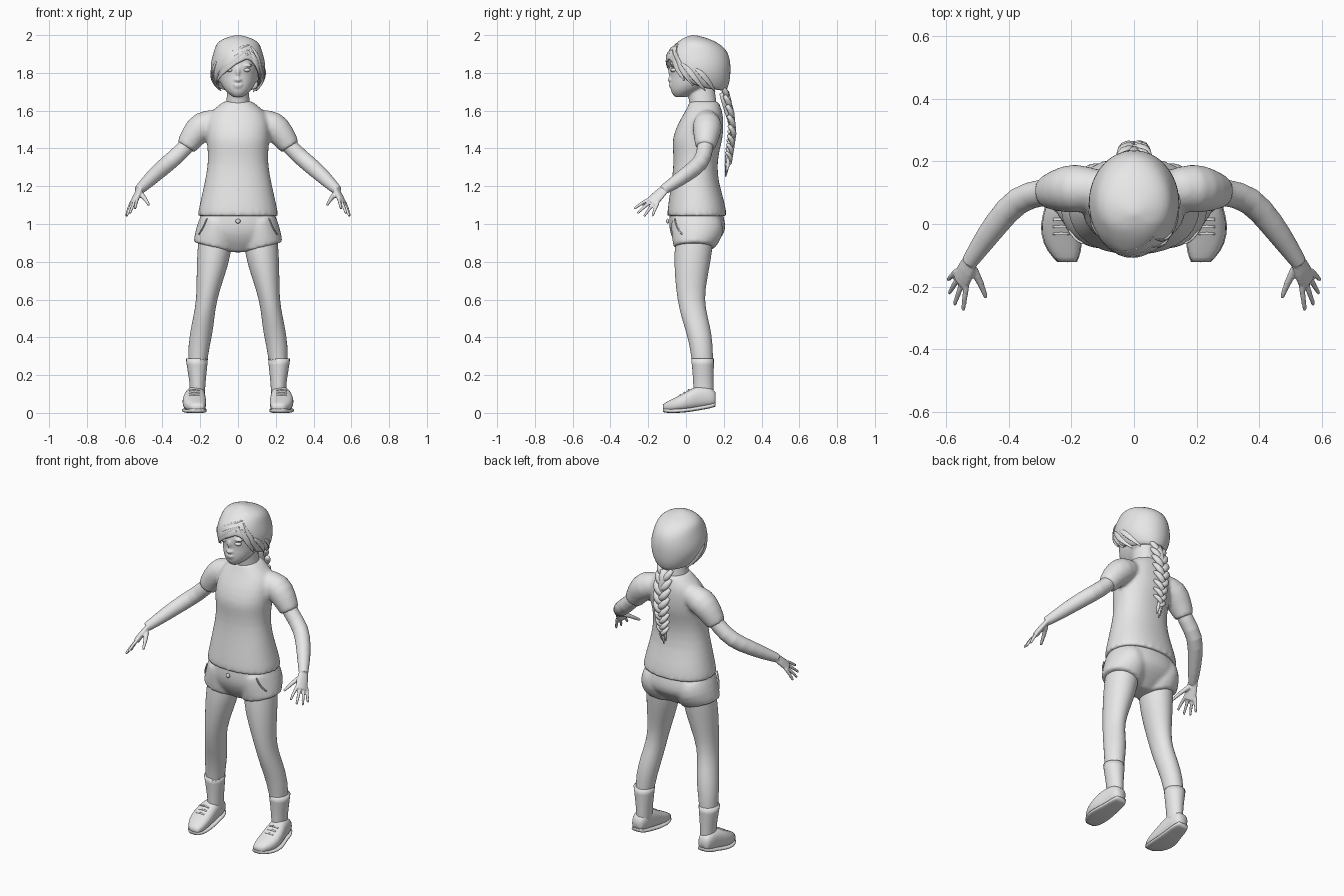
import bpy, bmesh
from math import sin, cos, pi, radians, copysign
from mathutils import Vector

cube = bpy.data.objects.get("Cube")
if cube:
    bpy.data.objects.remove(cube, do_unlink=True)

GREY = (0.8, 0.8, 0.8, 1)
clay = bpy.data.materials.new("light grey")
clay.use_nodes = True
clay.diffuse_color = GREY
clay.node_tree.nodes["Principled BSDF"].inputs["Base Color"].default_value = GREY


def skin(bm, rings):
    """Bridge rings of points into a capped tube with crisp ends."""
    crease = bm.edges.layers.float.get("crease_edge") or bm.edges.layers.float.new("crease_edge")
    rows = [[bm.verts.new(p) for p in ring] for ring in rings]
    n = len(rows[0])
    faces = []
    for low, high in zip(rows, rows[1:]):
        for i in range(n):
            j = (i + 1) % n
            faces.append(bm.faces.new((low[i], low[j], high[j], high[i])))
    caps = [bm.faces.new(rows[0][::-1]), bm.faces.new(rows[-1])]
    for cap in caps:
        for edge in cap.edges:
            edge[crease] = 0.8
    bmesh.ops.recalc_face_normals(bm, faces=faces + caps)


def loft(bm, rings, n=20, along_y=False, power=1.0, tilt=0.0):
    """Stack ovals: (level, centre x, half width, near side, far side)."""
    out = []
    for level, x, rx, near, far in rings:
        ring = []
        for i in range(n):
            a = 2 * pi * i / n
            s, c = [copysign(abs(v) ** power, v) for v in (sin(a), cos(a))]
            other = (near + far) / 2 - c * (far - near) / 2
            if along_y:
                ring.append((x + s * rx, level, other))
            else:
                ring.append((x + s * rx, other, level + tilt * s * rx))
        out.append(ring)
    skin(bm, out)


def tube(bm, points, radii, flat=1.0, wide=(0, 0, 1), n=12):
    """Sweep an oval along points; 'wide' is the direction of its long axis."""
    pts = [Vector(p) for p in points]
    out = []
    for i, (p, r) in enumerate(zip(pts, radii)):
        d = (pts[min(i + 1, len(pts) - 1)] - pts[max(i - 1, 0)]).normalized()
        w = Vector(wide)
        u = (w - d * w.dot(d)).normalized()
        v = d.cross(u)
        out.append([p + u * r * cos(2 * pi * k / n) + v * r * flat * sin(2 * pi * k / n)
                    for k in range(n)])
    skin(bm, out)


def ball(bm, centre, size):
    verts = bmesh.ops.create_uvsphere(bm, u_segments=12, v_segments=8, radius=1)["verts"]
    for v in verts:
        v.co = Vector(centre) + Vector(a * b for a, b in zip(v.co, size))


def finish(name, bm, mirror=False, voxel=0, subdiv=1, relax=3, shell=0):
    mesh = bpy.data.meshes.new(name)
    bm.to_mesh(mesh)
    bm.free()
    mesh.materials.append(clay)
    mesh.shade_smooth()
    obj = bpy.data.objects.new(name, mesh)
    bpy.context.collection.objects.link(obj)
    if shell:
        mod = obj.modifiers.new("shell", "SOLIDIFY")
        mod.thickness, mod.offset = shell, -1
    if subdiv:
        mod = obj.modifiers.new("round", "SUBSURF")
        mod.levels = mod.render_levels = subdiv
    if mirror:
        obj.modifiers.new("mirror", "MIRROR").use_mirror_merge = False
    if voxel:
        mod = obj.modifiers.new("merge", "REMESH")
        mod.mode, mod.voxel_size, mod.use_smooth_shade = "VOXEL", voxel, True
        mod = obj.modifiers.new("relax", "SMOOTH")
        mod.factor, mod.iterations = 0.5, relax
    return obj


def interp(table, t):
    """Read a table of (key, values...) rows at key t."""
    for a, b in zip(table, table[1:]):
        if t <= b[0]:
            f = max(0, (t - a[0]) / (b[0] - a[0]))
            return [p + (q - p) * f for p, q in zip(a[1:], b[1:])]
    return list(table[-1][1:])


# Shirt: torso and sleeves fused together
bm = bmesh.new()
loft(bm, [(1.04, 0, .217, -.102, .218), (1.12, 0, .2, -.093, .205), (1.22, 0, .177, -.077, .172),
          (1.32, 0, .158, -.065, .165), (1.4, 0, .162, -.07, .18), (1.45, 0, .168, -.074, .195),
          (1.53, 0, .168, -.045, .2), (1.59, 0, .15, -.008, .195), (1.63, 0, .1, .012, .18),
          (1.65, 0, .075, .02, .17)], n=28, power=.9)
for s in (1, -1):
    tube(bm, [(s * .1, .11, 1.55), (s * .19, .115, 1.525), (s * .24, .108, 1.465),
              (s * .277, .102, 1.405)], [.06, .085, .07, .054], n=16)
finish("shirt", bm, voxel=.011, relax=4)

# Shorts: hips and slanted leg openings, plus button and pocket seams
bm = bmesh.new()
loft(bm, [(1.08, 0, .19, -.085, .19), (1.0, 0, .21, -.093, .212), (.95, 0, .217, -.085, .208),
          (.9, 0, .17, -.06, .16), (.85, 0, .06, -.02, .1)], n=24, power=.9)
for s in (1, -1):
    loft(bm, [(1.02, s * .11, .09, -.08, .19), (.95, s * .117, .108, -.08, .208),
              (.875, s * .13, .108, -.068, .156)], tilt=s * .26)
finish("shorts", bm, voxel=.011)
bm = bmesh.new()
ball(bm, (0, -.097, 1.015), (.013, .008, .013))
finish("shorts_button", bm, subdiv=0)
bm = bmesh.new()
tube(bm, [(.165, -.06, 1.03), (.185, -.052, .98), (.207, -.02, .945)], [.005] * 3, n=6)
finish("pocket_seams", bm, mirror=True)

# Legs, socks and shoes
bm = bmesh.new()
loft(bm, [(.97, .12, .085, -.05, .15), (.85, .124, .094, -.065, .14), (.72, .146, .074, -.06, .115),
          (.6, .166, .054, -.047, .095), (.5, .182, .057, -.024, .117), (.42, .195, .061, .004, .137),
          (.3, .215, .054, .03, .146), (.15, .213, .037, .042, .14), (.06, .215, .035, .04, .14)])
finish("legs", bm, mirror=True)
bm = bmesh.new()
loft(bm, [(.29, .218, .06, .026, .15), (.22, .216, .051, .034, .147), (.15, .214, .041, .038, .146),
          (.08, .215, .04, .04, .146)])
finish("socks", bm, mirror=True)
shoe = [(.157, .222, .03, .042, .11), (.13, .222, .046, .032, .138), (.08, .224, .05, .024, .146),
        (.03, .23, .06, .014, .132), (-.03, .233, .066, .008, .094), (-.09, .222, .052, .006, .066),
        (-.122, .213, .028, .012, .046)]
bm = bmesh.new()
loft(bm, shoe, along_y=True, power=.8)
finish("shoes", bm, mirror=True)
bm = bmesh.new()
loft(bm, [(y, x, rx + .003, z - .008, z + .014) for y, x, rx, z, _ in shoe], along_y=True, power=.6)
finish("soles", bm, mirror=True)
bm = bmesh.new()
for y, z in ((-.03, .095), (-.008, .108), (.014, .122)):
    tube(bm, [(.205, y, z - .006), (.232, y, z + .002), (.258, y, z - .006)], [.006] * 3, n=6)
finish("laces", bm, mirror=True)

# Arms with palms and fingers
bm = bmesh.new()
tube(bm, [(.22, .112, 1.48), (.29, .1, 1.39), (.37, .085, 1.322), (.44, .0, 1.262),
          (.49, -.07, 1.212), (.527, -.125, 1.178)], [.044, .044, .046, .042, .034, .026], n=16)
across = (.035, .045, -.03)
tube(bm, [(.518, -.108, 1.188), (.535, -.145, 1.155), (.553, -.185, 1.11)], [.027, .037, .038],
     flat=.45, wide=across)
knuckle, step = Vector((.535, -.2, 1.127)), Vector((.012, .015, -.01))
for i, tip in enumerate([(.545, -.275, 1.08), (.573, -.258, 1.055), (.59, -.222, 1.04),
                         (.593, -.178, 1.04)]):
    base, end = knuckle + step * i, Vector(tip)
    tube(bm, [base - (end - base) * .3, base.lerp(end, .5) + Vector((0, 0, .006)), end],
         [.011, .01, .007], n=8)
tube(bm, [(.515, -.14, 1.16), (.488, -.19, 1.13), (.472, -.235, 1.1)], [.016, .012, .008], n=8)
finish("arms", bm, mirror=True, voxel=.005, relax=2)

# Neck and head, with nose, lips, brows and ears fused in
bm = bmesh.new()
loft(bm, [(1.58, 0, .085, .03, .18), (1.64, 0, .06, .015, .16), (1.75, 0, .055, .0, .15)])
loft(bm, [(1.672, 0, .025, -.058, .0), (1.69, 0, .052, -.076, .05), (1.715, 0, .076, -.083, .1),
          (1.75, 0, .097, -.085, .17), (1.79, 0, .107, -.08, .2), (1.83, 0, .113, -.09, .21),
          (1.9, 0, .104, -.075, .195), (1.96, 0, .07, -.02, .14), (1.98, 0, .02, .03, .08)], n=24)
tube(bm, [(0, -.08, 1.825), (0, -.088, 1.795), (0, -.095, 1.765), (0, -.078, 1.756)],
     [.011, .012, .015, .012], n=10)
ball(bm, (0, -.08, 1.737), (.026, .012, .006))
ball(bm, (0, -.079, 1.726), (.021, .011, .006))
for s in (1, -1):
    ball(bm, (s * .012, -.083, 1.763), (.01, .01, .008))
    ball(bm, (s * .05, -.07, 1.84), (.033, .012, .008))
    ball(bm, (s * .108, .06, 1.78), (.014, .022, .035))
finish("head", bm, voxel=.006, relax=3)
bm = bmesh.new()
ball(bm, (.045, -.064, 1.815), (.021, .018, .011))
finish("eyes", bm, mirror=True, subdiv=0)

# Hair: a cap whose lower edge follows the fringe, with loose locks on top
HAIR = [(1.68, .08, .0, .2), (1.71, .1, -.04, .222), (1.75, .13, -.08, .232),
        (1.8, .146, -.1, .236), (1.85, .145, -.112, .237), (1.91, .13, -.1, .224),
        (1.96, .113, -.05, .175), (1.985, .078, -.015, .115), (2.0, .01, .03, .05)]
EDGE = [(-180, 1.695), (-100, 1.71), (-65, 1.74), (-50, 1.79), (25, 1.88), (45, 1.83),
        (65, 1.74), (100, 1.71), (180, 1.695)]


def on_hair(degrees, z, lift=0):
    rx, front, back = interp(HAIR, z)
    a = radians(degrees)
    return Vector((sin(a) * (rx + lift),
                   (front + back) / 2 - cos(a) * ((back - front) / 2 + lift), z))


bm = bmesh.new()
columns = []
for d in range(-180, 180, 10):
    low = interp(EDGE, d)[0]
    columns.append([bm.verts.new(on_hair(d, low + (2.0 - low) * (1 - (1 - k / 9) ** 1.6)))
                    for k in range(10)])
for i, left in enumerate(columns):
    right = columns[(i + 1) % len(columns)]
    for k in range(9):
        bm.faces.new((left[k], right[k], right[k + 1], left[k + 1]))
bm.faces.new([c[-1] for c in columns])
bmesh.ops.recalc_face_normals(bm, faces=bm.faces[:])
finish("hair_cap", bm, shell=.016)

bm = bmesh.new()
for d0, z0, d1, z1 in [(28, 1.92, -48, 1.79), (24, 1.9, -62, 1.75), (32, 1.95, -70, 1.8),
                       (28, 1.92, 58, 1.76), (34, 1.94, 72, 1.73), (60, 1.85, 95, 1.705),
                       (-55, 1.86, -85, 1.71), (-75, 1.82, -110, 1.705), (85, 1.82, 120, 1.7)]:
    path = [on_hair(d0 + (d1 - d0) * t, z0 + (z1 - z0) * t ** 1.3, -.001)
            for t in (0, .25, .5, .75, 1)]
    tube(bm, path, [.006, .016, .02, .016, .004], flat=.35, n=8)
finish("hair_locks", bm)

# Braid: paired slanting strands getting smaller, then a loose tail
SPINE = [(1.24, .208, .008), (1.35, .222, .03), (1.5, .24, .04), (1.6, .228, .043), (1.72, .195, .04)]
bm = bmesh.new()
z, side = 1.70, 1
while z > 1.34:
    y, r = interp(SPINE, z)
    tube(bm, [(side * r * 1.1, y - .012, z + r * .7), (side * r * .75, y + .012, z),
              (side * r * .1, y + .016, z - r * .75), (-side * r * .3, y, z - r)],
         [r * .3, r * .58, r * .5, r * .25], flat=.85, wide=(1, 0, 0), n=8)
    z, side = z - r * .62, -side
tube(bm, [(0, y, z) for z in (1.7, 1.6, 1.5, 1.4, 1.32) for y in interp(SPINE, z)[:1]],
     [.028, .03, .028, .022, .012], n=10)
for s in (-1, 0, 1):
    tube(bm, [(0, .222, 1.36), (s * .016, .22 + s * .006, 1.31), (s * .012, .21, 1.25 + abs(s) * .02)],
         [.014, .013, .003], n=8)
finish("braid", bm)
